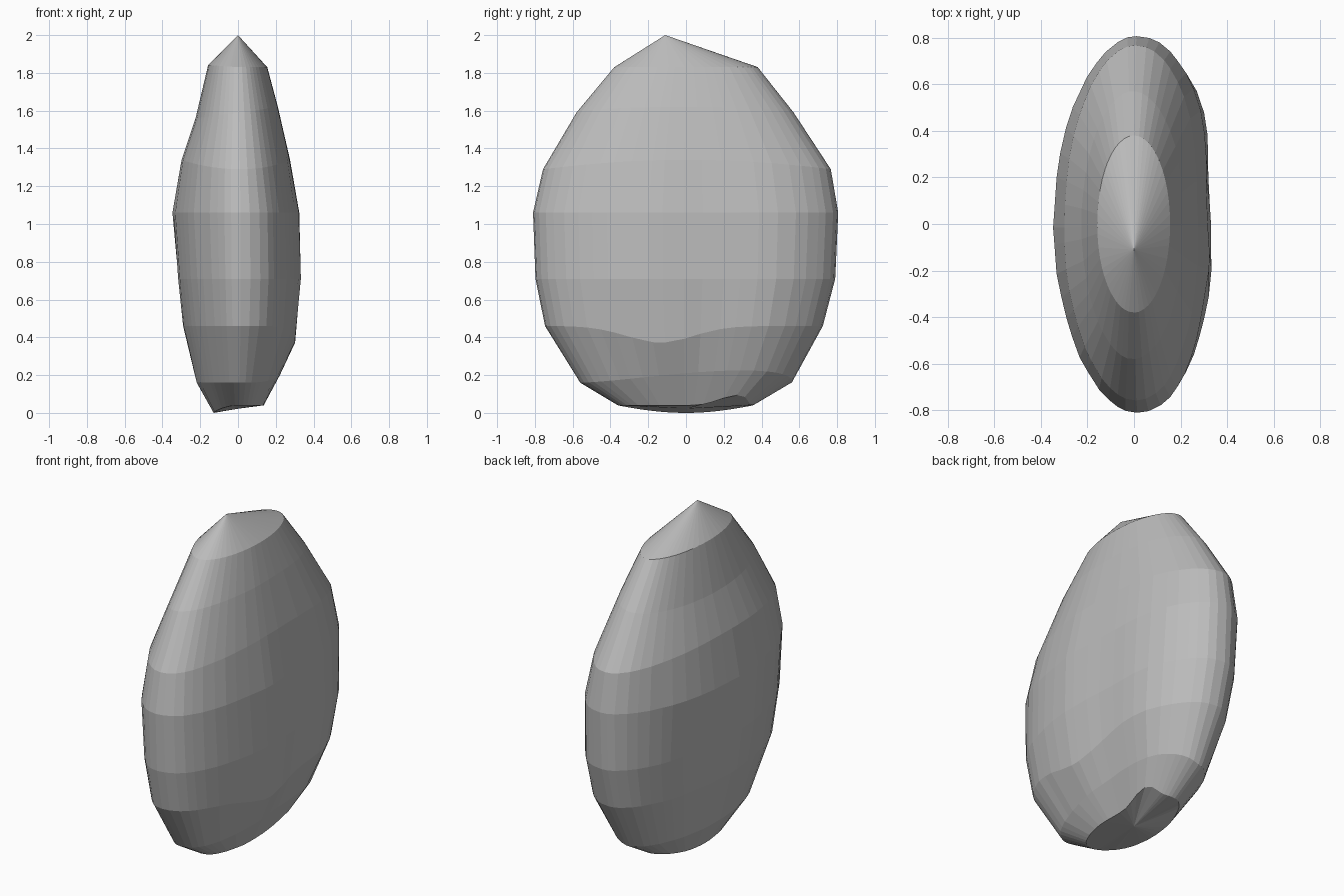
import bpy, bmesh, math, random

if "Cube" in bpy.data.objects:
    bpy.data.objects.remove(bpy.data.objects["Cube"])

random.seed(4)
SIDES = 48

# Silhouette: height, left, right, front, back extents
PROFILE = [
    (0.00, -0.13, 0.12, -0.34, 0.33),
    (0.04, -0.155, 0.14, -0.36, 0.355),
    (0.16, -0.22, 0.205, -0.56, 0.56),
    (0.37, -0.265, 0.305, -0.715, 0.675),
    (0.47, -0.29, 0.318, -0.75, 0.73),
    (0.71, -0.318, 0.34, -0.797, 0.79),
    (1.06, -0.345, 0.327, -0.81, 0.806),
    (1.30, -0.313, 0.288, -0.755, 0.765),
    (1.59, -0.215, 0.222, -0.58, 0.57),
    (1.83, -0.158, 0.155, -0.38, 0.38),
]


def extents(z):
    """Extents of the silhouette at height z."""
    z = min(max(z, PROFILE[0][0]), PROFILE[-1][0])
    for lo, hi in zip(PROFILE, PROFILE[1:]):
        if z <= hi[0]:
            t = (z - lo[0]) / (hi[0] - lo[0])
            return [a + (b - a) * t for a, b in zip(lo[1:], hi[1:])]


def bump(v, centre, width):
    return math.exp(-((v - centre) / width) ** 2)


# Ring heights around the stone; c points to +x, s points to +y
def foot(c, s):
    if c > 0:
        return 0.04 + 0.07 * c * bump(s, 0.65, 0.25)
    return 0.04 * (1 - abs(c) ** 2)


def lower(c, s):
    return 0.16 + 0.05 * max(c, 0) * (1 + s)


def waist(c, s):
    return 0.46 - 0.09 * max(c, 0) * bump(s, -0.2, 0.35)


RINGS = [
    foot, lower, waist,
    lambda c, s: 0.71,
    lambda c, s: 1.06,
    lambda c, s: 1.29 + 0.05 * abs(c) ** 2,
    lambda c, s: 1.59 + 0.03 * c,
    lambda c, s: 1.83 - 0.012 * min(c, 0),
]

angles = [2 * math.pi * (i + random.uniform(-0.2, 0.2)) / SIDES for i in range(SIDES)]

bm = bmesh.new()
rings = []
for k, height in enumerate(RINGS):
    ring = []
    fade = min(1, (len(RINGS) - 1 - k) / 3)  # the top ring is a plain ellipse
    for a in angles:
        c, s = math.cos(a), math.sin(a)
        z = height(c, s)
        x0, x1, y0, y1 = extents(z)
        # fuller on the right, leaner on the left
        if c > 0:
            x = x1 * c ** (1 - 0.18 * fade)
            x *= 1 + 0.07 * fade * bump(s, 0.65, 0.2) - 0.04 * fade * bump(s, 0.12, 0.2)
        else:
            x = x0 * abs(c) ** (1 + 0.15 * fade)
        x *= 1 + random.uniform(-0.012, 0.012) * fade
        y = (y1 if s > 0 else -y0) * s
        ring.append(bm.verts.new((x, y, z)))
    rings.append(ring)

apex = bm.verts.new((0, -0.11, 2.0))
base = bm.verts.new((0, 0, 0.022))
for i in range(SIDES):
    j = (i + 1) % SIDES
    for lo, hi in zip(rings, rings[1:]):
        bm.faces.new((lo[i], lo[j], hi[j], hi[i]))
    bm.faces.new((rings[-1][i], rings[-1][j], apex))  # pointed cap
    bm.faces.new((rings[0][j], rings[0][i], base))    # underside
bmesh.ops.recalc_face_normals(bm, faces=bm.faces)

mesh = bpy.data.meshes.new("stone")
bm.to_mesh(mesh)
bm.free()
stone = bpy.data.objects.new("stone", mesh)
bpy.context.collection.objects.link(stone)

grey = bpy.data.materials.new("stone grey")
grey.diffuse_color = (0.5, 0.5, 0.5, 1)
grey.use_nodes = True
grey.node_tree.nodes["Principled BSDF"].inputs["Base Color"].default_value = grey.diffuse_color
mesh.materials.append(grey)
